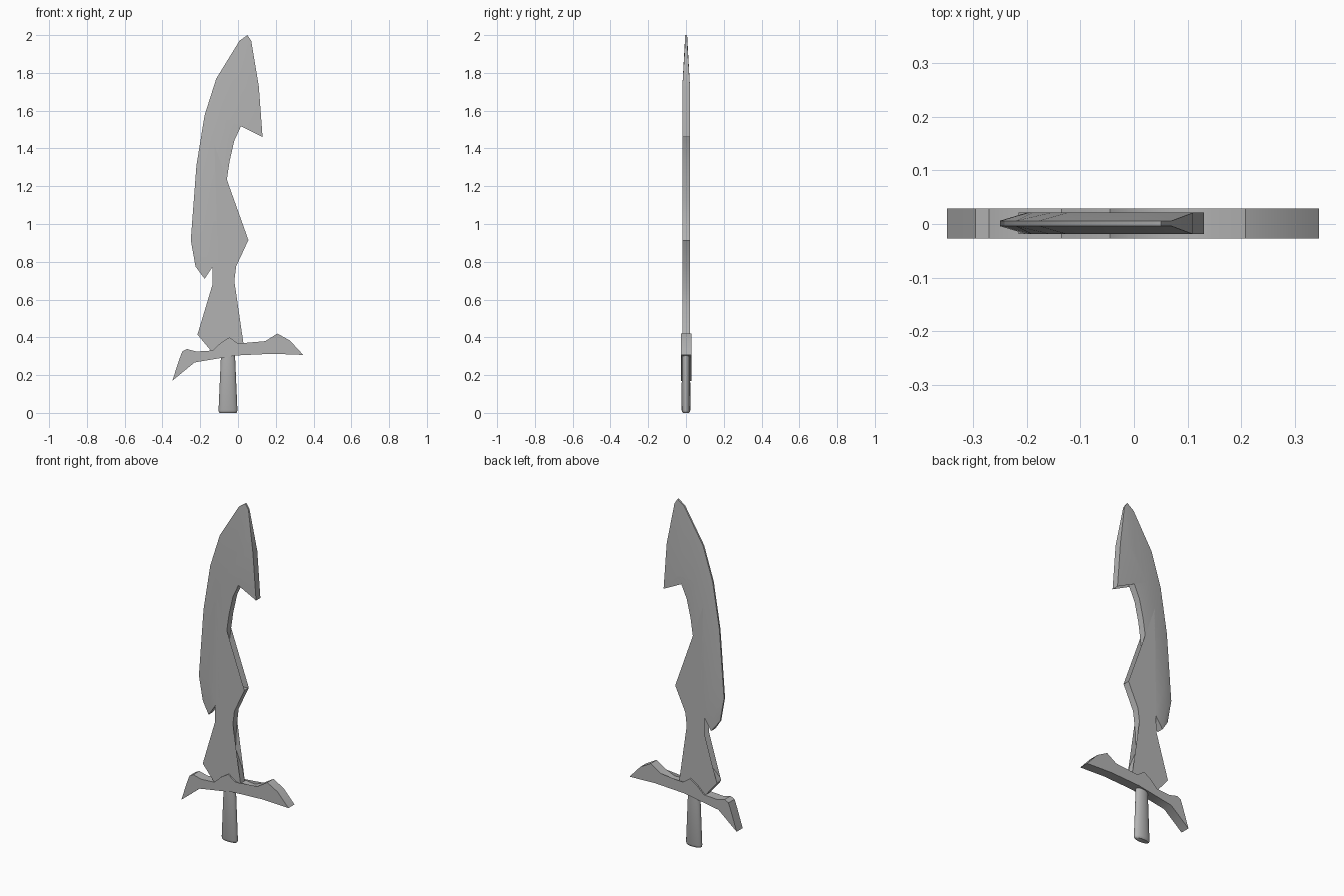
import bpy, bmesh, math

cube = bpy.data.objects.get("Cube")
if cube:
    bpy.data.objects.remove(cube, do_unlink=True)

steel = bpy.data.materials.new("grey steel")
steel.use_nodes = True
colour = (0.45, 0.45, 0.45, 1)
steel.diffuse_color = colour
steel.node_tree.nodes["Principled BSDF"].inputs["Base Color"].default_value = colour


def finish(bm, name, angle=30):
    bmesh.ops.recalc_face_normals(bm, faces=bm.faces)
    mesh = bpy.data.meshes.new(name)
    bm.to_mesh(mesh)
    bm.free()
    mesh.materials.append(steel)
    ob = bpy.data.objects.new(name, mesh)
    bpy.context.scene.collection.objects.link(ob)
    bpy.ops.object.select_all(action='DESELECT')
    ob.select_set(True)
    bpy.context.view_layer.objects.active = ob
    bpy.ops.object.shade_smooth_by_angle(angle=math.radians(angle))
    return ob


def slab(name, thick, half, sharp=(), ridge=(), edge=0.005, y=0.001):
    """Flat plate; an optional sharpened edge slopes down from a ridge."""
    bm = bmesh.new()

    def ring(pts, d):
        return [bm.verts.new((px, y + d, pz)) for px, pz in pts]

    rims = []
    for s in (-1, 1):
        body, crest, rim = ring(thick, s * half), ring(ridge, s * half), ring(sharp, s * edge)
        bm.faces.new(body + crest)
        # Bevel strip between the flat and the cutting edge
        if rim:
            inner = [body[-1]] + crest + [body[0]]
            outer = [body[-1]] + rim + [body[0]]
            for i in range(len(inner) - 1):
                quad = [inner[i], inner[i + 1], outer[i + 1], outer[i]]
                bm.faces.new(list(dict.fromkeys(quad)))
        rims.append(body + rim)
    front, back = rims
    for i in range(len(front)):
        j = (i + 1) % len(front)
        bm.faces.new((front[i], front[j], back[j], back[i]))
    bmesh.ops.triangulate(bm, faces=[f for f in bm.faces if len(f.verts) > 4])
    return finish(bm, name)


# Blade: thick outline from the upper back down to the stem and round to the heel
blade_body = [
    (0.11, 1.73), (0.13, 1.46), (0.035, 1.56), (-0.02, 1.44), (-0.045, 1.33),
    (-0.075, 1.125), (-0.06, 0.97), (-0.03, 0.9), (0.055, 0.915), (-0.01, 0.775),
    (-0.025, 0.655), (-0.03, 0.54), (0.013, 0.435), (0.03, 0.36), (-0.14, 0.325),
    (-0.215, 0.415), (-0.21, 0.43), (-0.155, 0.48), (-0.11, 0.58), (-0.1, 0.68),
    (-0.105, 0.78), (-0.13, 0.78), (-0.177, 0.71)]
cutting_edge = [
    (-0.225, 0.775), (-0.25, 0.915), (-0.22, 1.31), (-0.177, 1.575),
    (-0.115, 1.77), (0.008, 1.97), (0.05, 2.0), (0.07, 1.97)]
ridge_line = [
    (-0.2, 0.83), (-0.19, 0.97), (-0.155, 1.24), (-0.125, 1.42),
    (-0.07, 1.56), (0.01, 1.71), (0.05, 1.73), (0.085, 1.735)]
slab("blade", blade_body, 0.02, cutting_edge, ridge_line)

# Winged crossguard
guard_outline = [
    (-0.348, 0.17), (-0.31, 0.285), (-0.295, 0.325), (-0.27, 0.338), (-0.22, 0.325),
    (-0.135, 0.33), (-0.09, 0.372), (-0.045, 0.4), (0, 0.367), (0.09, 0.357),
    (0.145, 0.38), (0.208, 0.42), (0.275, 0.383), (0.345, 0.307), (0.18, 0.313),
    (-0.01, 0.304), (-0.135, 0.283), (-0.23, 0.267)]
slab("crossguard", guard_outline, 0.028)

# Oval grip, flaring towards a softened pommel end
bm = bmesh.new()
rings = []
for z, rx, ry in [(0, 0.043, 0.016), (0.004, 0.048, 0.02), (0.014, 0.05, 0.023), (0.31, 0.037, 0.022)]:
    ring = []
    for k in range(24):
        a = math.tau * k / 24
        ring.append(bm.verts.new((-0.053 + rx * math.cos(a), ry * math.sin(a), z)))
    rings.append(ring)
for lower, upper in zip(rings, rings[1:]):
    for k in range(24):
        n = (k + 1) % 24
        bm.faces.new((lower[k], lower[n], upper[n], upper[k]))
bm.faces.new(rings[0])
bm.faces.new(rings[-1])
finish(bm, "grip", 40)
